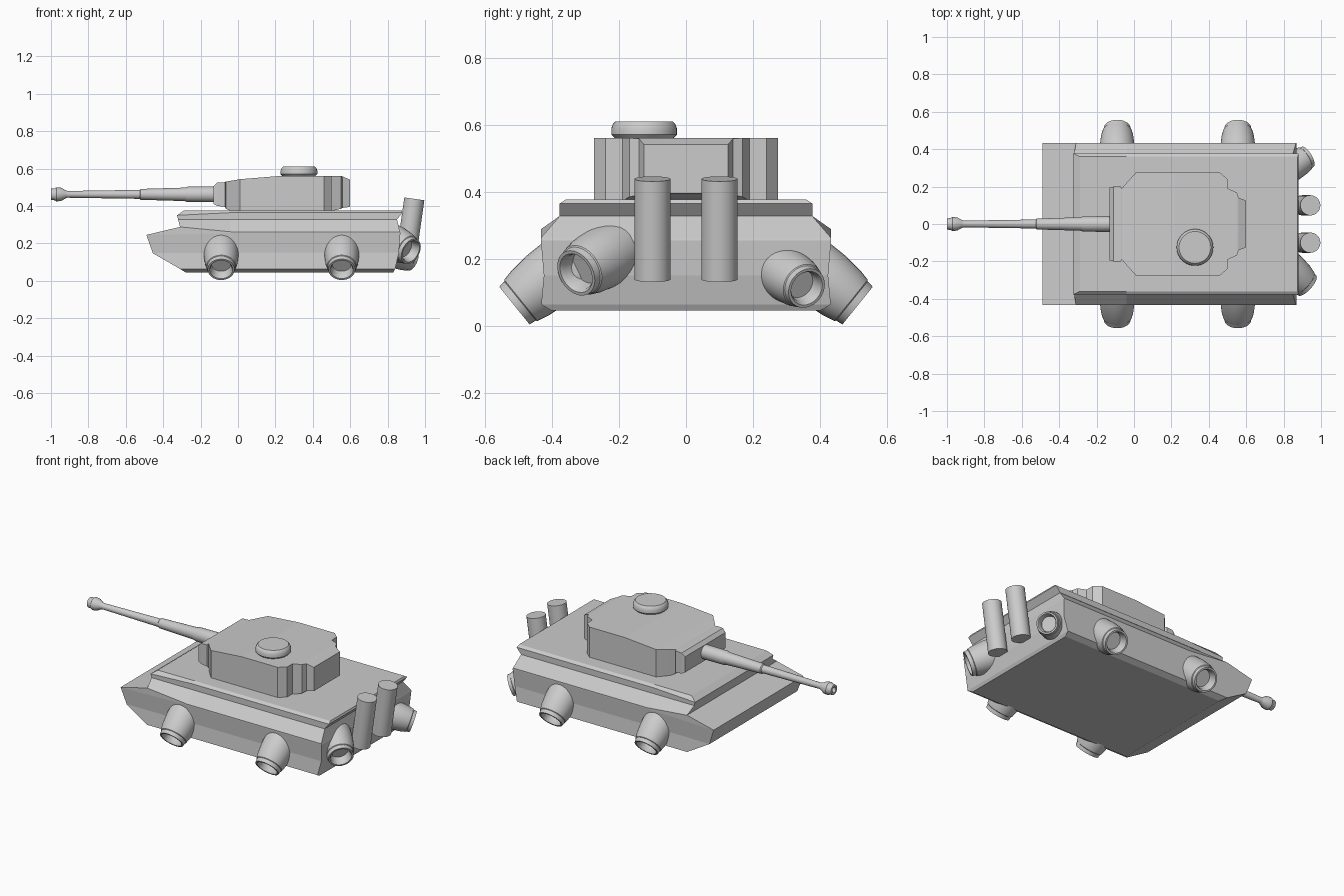
import bpy, bmesh, math
from mathutils import Vector

if "Cube" in bpy.data.objects:
    bpy.data.objects.remove(bpy.data.objects["Cube"])


def finish(name, bm, smooth=False):
    bmesh.ops.remove_doubles(bm, verts=bm.verts, dist=1e-5)
    bmesh.ops.recalc_face_normals(bm, faces=bm.faces)
    me = bpy.data.meshes.new(name)
    bm.to_mesh(me)
    bm.free()
    ob = bpy.data.objects.new(name, me)
    bpy.context.collection.objects.link(ob)
    if smooth:
        bpy.ops.object.select_all(action='DESELECT')
        ob.select_set(True)
        bpy.context.view_layer.objects.active = ob
        bpy.ops.object.shade_smooth_by_angle(angle=math.radians(32))
    return ob


def loft(name, rings):
    """Skin a list of closed rings and cap both ends."""
    bm = bmesh.new()
    vs = [[bm.verts.new(p) for p in r] for r in rings]
    n = len(vs[0])
    for a, b in zip(vs, vs[1:]):
        for i in range(n):
            j = (i + 1) % n
            bm.faces.new((a[i], a[j], b[j], b[i]))
    bm.faces.new(vs[0])
    bm.faces.new(vs[-1])
    return finish(name, bm)


def lathe(name, profile, origin, direction, n=32):
    """Revolve (distance, radius) pairs around an axis."""
    q = Vector(direction).to_track_quat('Z', 'Y')
    bm = bmesh.new()
    rings = []
    for t, r in profile:
        if r == 0:
            rings.append([bm.verts.new(Vector(origin) + q @ Vector((0, 0, t)))] * n)
            continue
        rings.append([bm.verts.new(Vector(origin) + q @ Vector(
            (r * math.cos(2 * math.pi * i / n), r * math.sin(2 * math.pi * i / n), t)))
            for i in range(n)])
    for a, b in zip(rings, rings[1:]):
        for i in range(n):
            j = (i + 1) % n
            f = list(dict.fromkeys((a[i], a[j], b[j], b[i])))
            bm.faces.new(f)
    return finish(name, bm, True)


def level(xf, zf, xr, zr, y):
    """Six-point hull ring: front, kink and rear on each side."""
    xm = -0.04
    return [(xf, y, zf), (xm, y, zr), (xr, y, zr),
            (xr, -y, zr), (xm, -y, zr), (xf, -y, zf)]


# hull with pointed nose and sloped shoulders
loft("hull", [level(*l) for l in (
    (-0.28, 0.045, 0.83, 0.045, 0.40),
    (-0.31, 0.063, 0.84, 0.063, 0.432),
    (-0.455, 0.147, 0.86, 0.15, 0.424),
    (-0.49, 0.245, 0.868, 0.255, 0.433),
    (-0.31, 0.288, 0.866, 0.262, 0.433),
    (-0.32, 0.328, 0.85, 0.328, 0.376))])

# overhanging upper deck
loft("deck", [level(*l) for l in (
    (-0.32, 0.328, 0.85, 0.328, 0.378),
    (-0.326, 0.35, 0.88, 0.364, 0.378),
    (-0.29, 0.375, 0.875, 0.376, 0.36))])

# turret with gun shield at the front and storage bin at the rear
loft("turret", [[(x, y, zt), (x, -y, zt), (x, -y, zb), (x, y, zb)] for x, y, zb, zt in (
    (-0.13, 0.195, 0.41, 0.505),
    (-0.11, 0.2, 0.40, 0.525),
    (-0.07, 0.2, 0.395, 0.527),
    (-0.065, 0.19, 0.385, 0.53),
    (-0.035, 0.225, 0.372, 0.535),
    (0.01, 0.275, 0.372, 0.543),
    (0.22, 0.275, 0.372, 0.56),
    (0.46, 0.275, 0.372, 0.56),
    (0.50, 0.24, 0.372, 0.56),
    (0.501, 0.19, 0.372, 0.56),
    (0.55, 0.168, 0.385, 0.56),
    (0.56, 0.14, 0.39, 0.558),
    (0.60, 0.125, 0.395, 0.54))])

# commander hatch
lathe("hatch", [(0, 0), (0, 0.088), (0.01, 0.098), (0.028, 0.098), (0.042, 0.093),
                (0.05, 0.085), (0.05, 0)], (0.326, -0.125, 0.56), (0, 0, 1), 40)

# stepped gun barrel with hollow muzzle
lathe("gun_barrel", [(0, 0), (0, 0.042), (0.15, 0.041), (0.165, 0.036), (0.40, 0.029),
                     (0.405, 0.024), (0.79, 0.018), (0.80, 0.021), (0.825, 0.035),
                     (0.85, 0.038), (0.86, 0.032), (0.88, 0.03), (0.88, 0.017),
                     (0.82, 0.016), (0.82, 0)], (-0.12, 0, 0.462), (-1, 0, 0), 24)


def thruster(name, pos, direction, s=1.0):
    prof = [(-0.25, 0), (-0.25, 0.075), (-0.22, 0.088), (-0.18, 0.093), (-0.12, 0.093),
            (-0.06, 0.087), (-0.025, 0.079), (-0.022, 0.075), (0, 0.072), (0, 0.062),
            (-0.012, 0.055), (-0.05, 0.052), (-0.05, 0)]
    lathe(name, [(t * s, r * s) for t, r in prof], pos, direction)


# side thrusters, two per side
for side, sy in (("left", 1), ("right", -1)):
    for end, x in (("front", -0.09), ("rear", 0.555)):
        thruster(f"{side}_{end}_thruster", (x, sy * 0.512, 0.06), (0, sy * 0.78, -0.63))

# rear thrusters, uneven in size
thruster("back_right_thruster", (0.925, -0.328, 0.157), (0.68, -0.62, -0.36))
thruster("back_left_thruster", (0.93, 0.36, 0.112), (0.80, 0.48, -0.33), 0.86)

# tilted exhaust stacks
for side, sy in (("left", 1), ("right", -1)):
    lathe(f"{side}_exhaust", [(0, 0), (0, 0.054), (0.303, 0.054), (0.303, 0)],
          (0.90, sy * 0.10, 0.138), (0.143, 0, 1))
